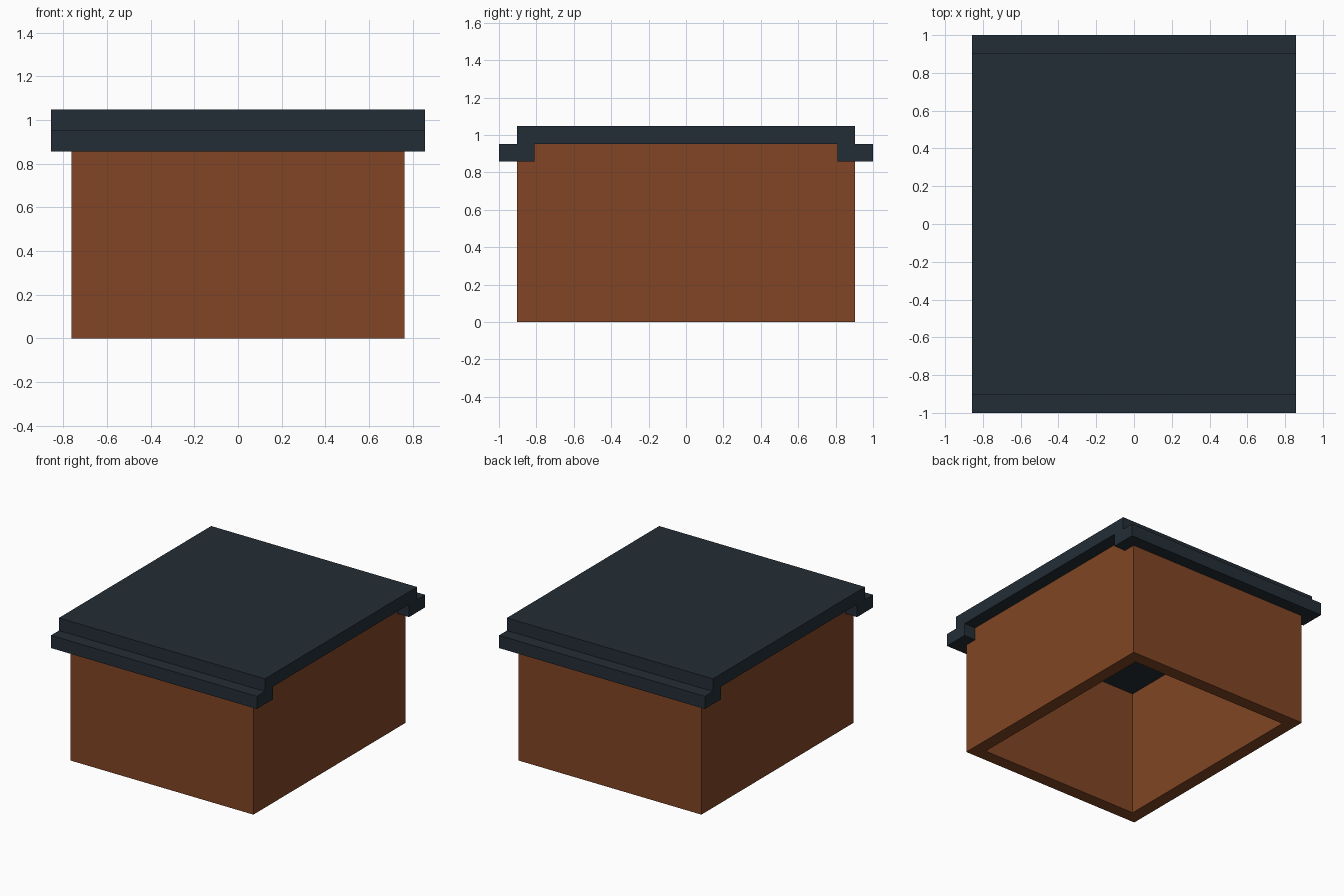
import bpy, bmesh

if "Cube" in bpy.data.objects:
    bpy.data.objects.remove(bpy.data.objects["Cube"])

U = 2 / 21                      # module: every size is a multiple of this


def material(name, rgb):
    m = bpy.data.materials.new(name)
    m.diffuse_color = (*rgb, 1)
    m.use_nodes = True
    m.node_tree.nodes["Principled BSDF"].inputs["Base Color"].default_value = m.diffuse_color
    return m


def finish(name, bm, mat):
    bmesh.ops.recalc_face_normals(bm, faces=bm.faces)
    mesh = bpy.data.meshes.new(name)
    bm.to_mesh(mesh)
    bm.free()
    mesh.materials.append(mat)
    obj = bpy.data.objects.new(name, mesh)
    bpy.context.collection.objects.link(obj)
    return obj


brown = material("brown_wall", (0.220, 0.060, 0.018))
slate = material("dark_slate", (0.017, 0.027, 0.037))

# Hollow walls: rectangular tube, open below and closed above by the roof
bm = bmesh.new()
hx, hy, top = 8 * U, 9.5 * U, 10 * U


def ring(x, y, z):
    return [bm.verts.new((sx * x, sy * y, z))
            for sx, sy in ((-1, -1), (1, -1), (1, 1), (-1, 1))]


t = U + 0.001                   # inner faces sit just clear of the roof edge
rings = [ring(hx, hy, 0), ring(hx, hy, top),
         ring(hx - t, hy - t, top), ring(hx - t, hy - t, 0)]
for a, b in zip(rings, rings[1:] + rings[:1]):
    for i in range(4):
        j = (i + 1) % 4
        bm.faces.new((a[i], a[j], b[j], b[i]))
finish("walls", bm, brown)

# Roof: stepped profile mirrored in y, extruded along x
bm = bmesh.new()
half = [(8.5, 10), (8.5, 9), (10.5, 9), (10.5, 10), (9.5, 10), (9.5, 11)]
profile = half + [(-y, z) for y, z in reversed(half)]
face = bm.faces.new([bm.verts.new((-9 * U, y * U, z * U)) for y, z in profile])
ext = bmesh.ops.extrude_face_region(bm, geom=[face], use_keep_orig=True)
bmesh.ops.translate(bm, vec=(18 * U, 0, 0),
                    verts=[v for v in ext["geom"] if isinstance(v, bmesh.types.BMVert)])
finish("roof", bm, slate)
